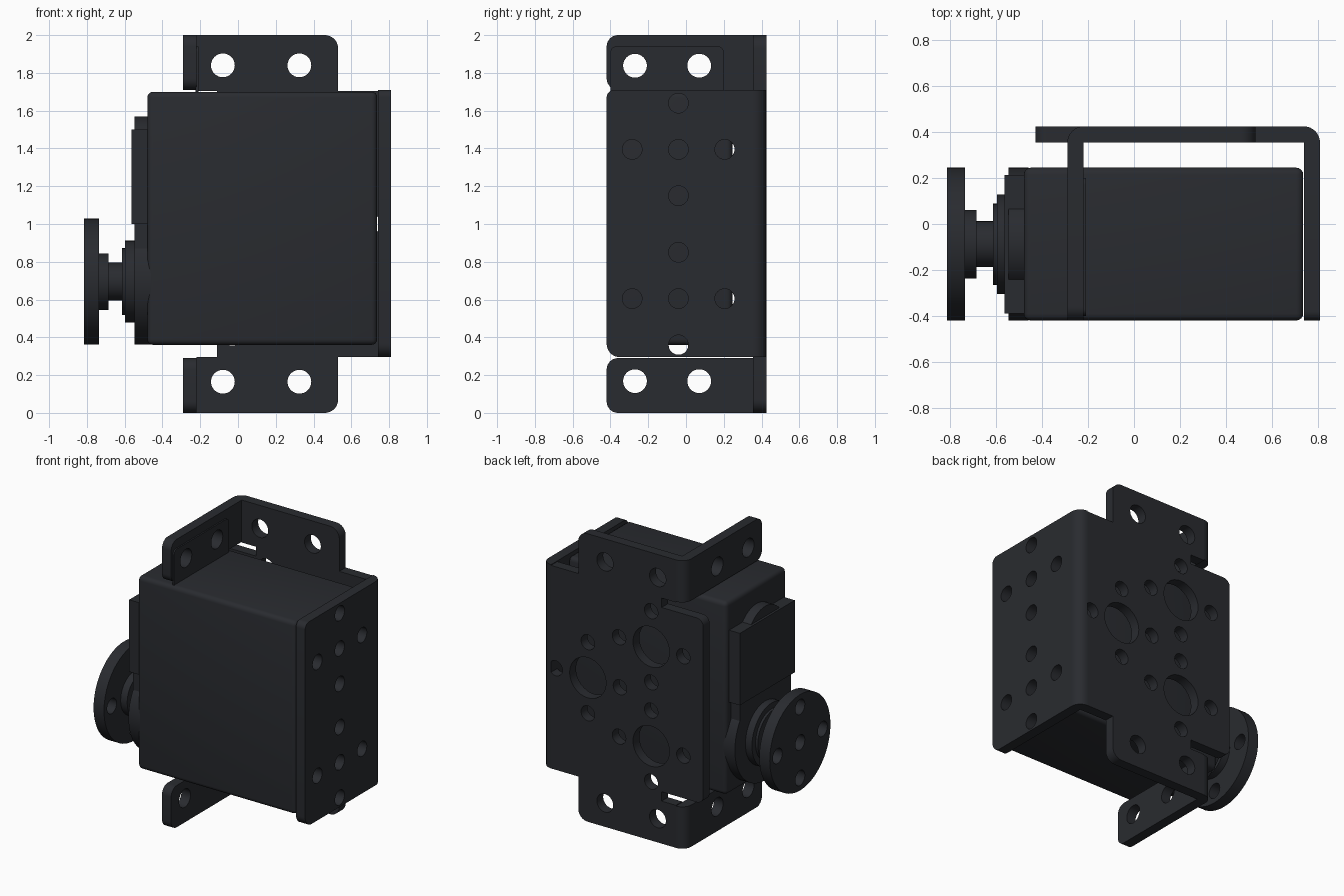
import bpy, bmesh, math
from mathutils import Vector

cube = bpy.data.objects.get("Cube")
if cube:
    bpy.data.objects.remove(cube)

dark = bpy.data.materials.new("dark_metal")
dark.use_nodes = True
COLOUR = (0.022, 0.024, 0.029, 1)
dark.diffuse_color = COLOUR
dark.node_tree.nodes["Principled BSDF"].inputs["Base Color"].default_value = COLOUR


def place(axis, a, b, d):
    """Map in-plane coordinates a, b and depth d to space."""
    return Vector({"x": (d, a, b), "y": (a, d, b), "z": (a, b, d)}[axis])


def rounded(corners, steps=8):
    """Outline from corners (a, b) or (a, b, radius) at right angles."""
    points = []
    for i, c in enumerate(corners):
        p = Vector(c[:2])
        if len(c) == 2:
            points.append(p)
            continue
        u = (Vector(corners[i - 1][:2]) - p).normalized() * c[2]
        v = (Vector(corners[(i + 1) % len(corners)][:2]) - p).normalized() * c[2]
        for k in range(steps + 1):
            t = k / steps * math.pi / 2
            points.append(p + u * (1 - math.sin(t)) + v * (1 - math.cos(t)))
    return points


def circle(a, b, r, n=48):
    return [(a + r * math.cos(2 * math.pi * k / n),
             b + r * math.sin(2 * math.pi * k / n)) for k in range(n)]


def prism(name, axis, outlines, lo, hi):
    """Extrude one or more outlines along an axis."""
    bm = bmesh.new()
    for outline in outlines:
        rings = [[bm.verts.new(place(axis, a, b, d)) for a, b in outline] for d in (lo, hi)]
        for ring in rings:
            bm.faces.new(ring)
        for i in range(len(outline)):
            bm.faces.new((rings[0][i - 1], rings[0][i], rings[1][i], rings[1][i - 1]))
    bmesh.ops.recalc_face_normals(bm, faces=bm.faces)
    mesh = bpy.data.meshes.new(name)
    bm.to_mesh(mesh)
    bm.free()
    mesh.materials.append(dark)
    ob = bpy.data.objects.new(name, mesh)
    bpy.context.collection.objects.link(ob)
    return ob


def activate(ob):
    bpy.ops.object.select_all(action="DESELECT")
    ob.select_set(True)
    bpy.context.view_layer.objects.active = ob


def drill(ob, axis, holes):
    """Cut round holes (a, b, radius) through a part."""
    cutter = prism("hole_cutter", axis, [circle(*h, n=32) for h in holes], -3, 3)
    cutter.hide_render = True
    mod = ob.modifiers.new("holes", "BOOLEAN")
    mod.operation, mod.solver, mod.object = "DIFFERENCE", "EXACT", cutter
    activate(ob)
    bpy.ops.object.modifier_apply(modifier=mod.name)
    bpy.data.objects.remove(cutter)


def rect(a0, a1, b0, b1):
    return [(a0, b0), (a1, b0), (a1, b1), (a0, b1)]


R = 0.07              # bend and corner radius
SMALL, EAR = 0.052, 0.063
IN, OUT = 0.355, 0.425
parts = []

# Bracket back plate with top and bottom ears and a side tab
lower = [(-0.43, 0.36, 0.05), (-0.11, 0.36), (-0.11, 0.295), (-0.22, 0.295),
         (-0.22, 0), (0.53, 0, R), (0.53, 0.295), (0.74, 0.295)]
upper = [(c[0], 2 - c[1], *c[2:]) for c in reversed(lower)]
back = prism("bracket_back", "y", [rounded(lower + upper)], IN, OUT)
holes = [(x, z, EAR) for x in (-0.08, 0.325) for z in (0.165, 1.84)]
for cx, cz in ((-0.03, 1.345), (0.457, 1.0), (-0.03, 0.655)):
    holes.append((cx, cz, 0.14))
    holes += [(cx + dx, cz + dz, SMALL)
              for dx, dz in ((0.247, 0), (-0.247, 0), (0, 0.247), (0, -0.247))]
drill(back, "y", holes)
parts.append(back)

# Long side flange and its bend
flange = prism("bracket_side", "x", [rounded([
    (-0.42, 0.295, R), (IN, 0.295), (IN, 1.71), (-0.42, 1.71, 0.04)])], 0.74, 0.81)
drill(flange, "x", [(y, z, SMALL) for y in (-0.285, -0.04, 0.205) for z in (0.605, 1.395)]
      + [(-0.04, z, SMALL) for z in (0.36, 0.85, 1.15, 1.64)])
bend = prism("bracket_side_bend", "z", [rounded(
    [(0.74, IN), (0.81, IN), (0.81, OUT, R), (0.74, OUT)])], 0.295, 1.71)
parts += [flange, bend]

# Mounting flanges folded forward from the ears
for label, z0, z1, hole_z in (("lower", 0, 0.29, 0.168), ("upper", 1.71, 2, 1.838)):
    ear = prism(label + "_ear_flange", "x", [rounded([
        (-0.42, z0, 0.06), (IN, z0), (IN, z1), (-0.42, z1, 0.06)])], -0.29, -0.22)
    drill(ear, "x", [(-0.27, hole_z, EAR), (0.07, hole_z, EAR)])
    fold = prism(label + "_ear_bend", "z", [rounded(
        [(-0.22, OUT), (-0.29, OUT, R), (-0.29, IN), (-0.22, IN)])], z0, z1)
    parts += [ear, fold]

# Thin mounting lug of the motor, against the upper flange
lug = prism("motor_lug", "x", [rounded([
    (-0.4, 1.68), (0.2, 1.68), (0.2, 1.94, 0.03), (-0.4, 1.94, 0.03)])], -0.225, -0.21)
drill(lug, "x", [(-0.27, 1.838, EAR), (0.07, 1.838, EAR)])
parts.append(lug)

# Motor case with soft edges
case = prism("motor_case", "z", [rect(-0.48, 0.737, -0.42, 0.245)], 0.36, 1.70)
soft = case.modifiers.new("soft_edges", "BEVEL")
soft.width, soft.segments = 0.03, 4
activate(case)
bpy.ops.object.modifier_apply(modifier=soft.name)
parts.append(case)

# Gear cover on the shaft side
SY, SZ = -0.088, 0.695
parts += [
    prism("gear_cover_round", "x", [circle(SY, SZ, 0.333, 64)], -0.547, -0.46),
    prism("gear_cover_body", "x", [rect(-0.37, 0.19, SZ, 1.02)], -0.547, -0.46),
    prism("gear_cover_plate", "x", [rect(-0.39, 0.213, 1.0, 1.5)], -0.563, -0.46),
    prism("gear_cover_boss", "x", [circle(SY, 1.365, 0.205)], -0.547, -0.46),
]

# Output shaft, stepped
for name, r, x0, x1 in (("shaft_seat", 0.217, -0.597, -0.53), ("shaft_ring", 0.177, -0.614, -0.59),
                        ("shaft_neck", 0.1, -0.69, -0.6), ("horn_hub", 0.15, -0.735, -0.685)):
    parts.append(prism(name, "x", [circle(SY, SZ, r)], x0, x1))

# Round horn with a cross of holes
horn = prism("horn_disc", "x", [circle(SY, SZ, 0.333, 64)], -0.815, -0.735)
drill(horn, "x", [(SY, SZ, SMALL)] + [(SY + dy, SZ + dz, SMALL) for dy, dz in
                                      ((0.247, 0), (-0.247, 0), (0, 0.247), (0, -0.247))])
parts.append(horn)

for ob in parts:
    activate(ob)
    bpy.ops.object.shade_smooth_by_angle(angle=math.radians(30))
